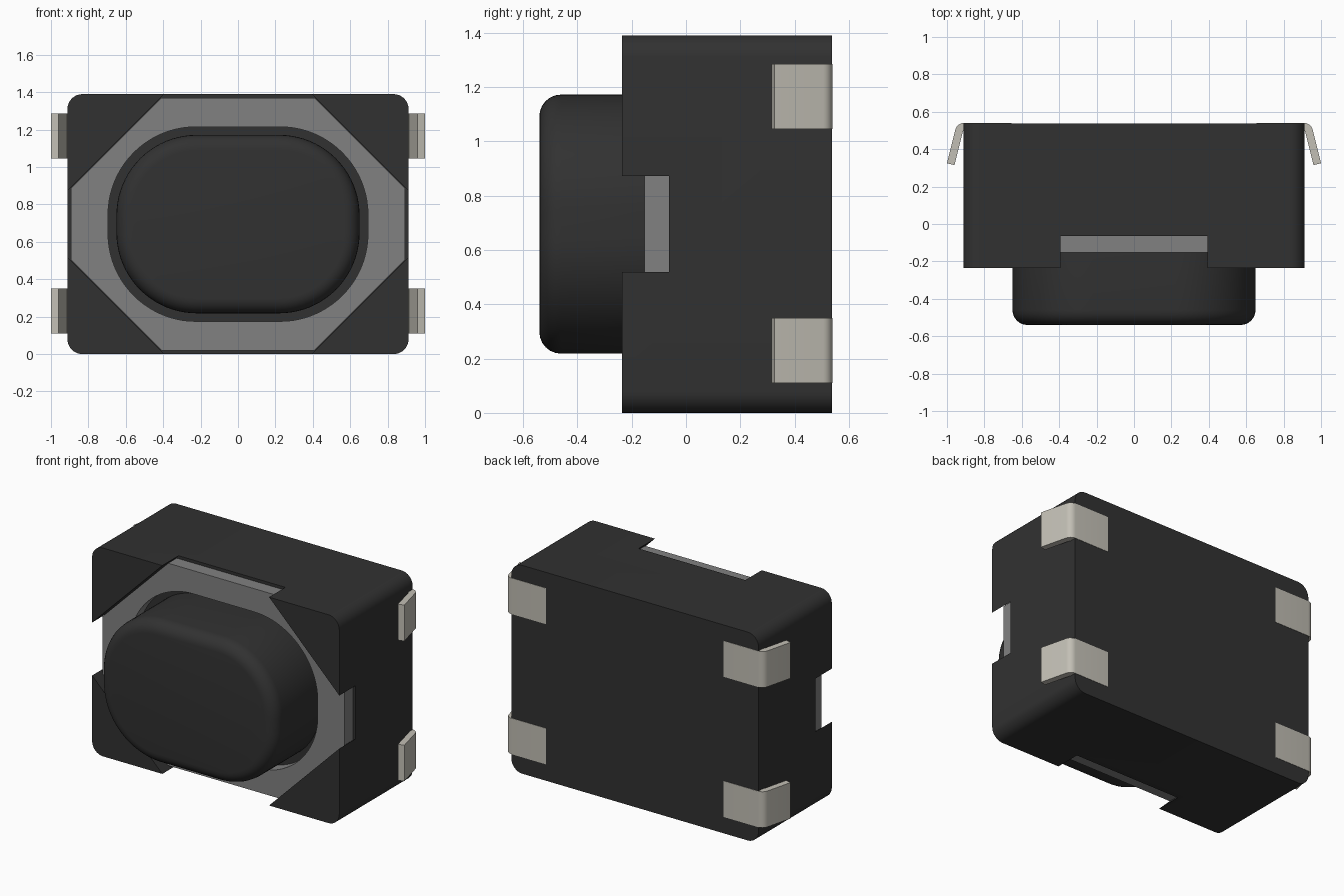
import bpy, bmesh, math
from mathutils import Vector

if "Cube" in bpy.data.objects:
    bpy.data.objects.remove(bpy.data.objects["Cube"])

CZ = 0.695  # centre height of the case


def material(name, rgb):
    m = bpy.data.materials.new(name)
    m.diffuse_color = (*rgb, 1)
    m.use_nodes = True
    m.node_tree.nodes["Principled BSDF"].inputs["Base Color"].default_value = m.diffuse_color
    return m


BLACK = material("black plastic", (0.031, 0.031, 0.031))
GREY = material("grey plate", (0.22, 0.22, 0.22))
METAL = material("tin metal", (0.54, 0.52, 0.46))


def prism(name, pts, a, b, to3d, mat):
    """Extrude a closed 2D outline from a to b; to3d maps (u, v, depth) to a point."""
    bm = bmesh.new()
    lo = [bm.verts.new(to3d(u, v, a)) for u, v in pts]
    hi = [bm.verts.new(to3d(u, v, b)) for u, v in pts]
    bm.faces.new(lo)
    bm.faces.new(hi)
    for i in range(len(pts)):
        j = (i + 1) % len(pts)
        bm.faces.new((lo[i], lo[j], hi[j], hi[i]))
    bmesh.ops.recalc_face_normals(bm, faces=bm.faces)
    me = bpy.data.meshes.new(name)
    bm.to_mesh(me)
    bm.free()
    me.materials.append(mat)
    ob = bpy.data.objects.new(name, me)
    bpy.context.collection.objects.link(ob)
    return ob


def facing_front(x, z, y):
    return Vector((x, y, z + CZ))


def upright(x, y, z):
    return Vector((x, y, z))


def rounded_rect(hx, hz, r, n):
    pts = []
    for k, (sx, sz) in enumerate([(1, 1), (-1, 1), (-1, -1), (1, -1)]):
        for i in range(n + 1):
            t = math.radians(90 * (k + i / n))
            pts.append((sx * (hx - r) + r * math.cos(t), sz * (hz - r) + r * math.sin(t)))
    return pts


def octagon(hx, hz, diag):
    """Rectangle whose corners are cut at 45 degrees along |x| + |z| = diag."""
    q = [(hx, diag - hx), (diag - hz, hz)]
    return (q + [(-x, z) for x, z in q[::-1]]
            + [(-x, -z) for x, z in q] + [(x, -z) for x, z in q[::-1]])


def cut(ob, cutter):
    m = ob.modifiers.new("cut", 'BOOLEAN')
    m.operation, m.solver, m.object = 'DIFFERENCE', 'EXACT', cutter
    apply_modifiers(ob)
    bpy.data.objects.remove(cutter)


def activate(ob):
    bpy.ops.object.select_all(action='DESELECT')
    ob.select_set(True)
    bpy.context.view_layer.objects.active = ob


def apply_modifiers(ob):
    activate(ob)
    for m in list(ob.modifiers):
        bpy.ops.object.modifier_apply(modifier=m.name)


def smooth(ob):
    activate(ob)
    bpy.ops.object.shade_smooth_by_angle(angle=math.radians(35))


# Case with an octagonal recess that breaks through all four sides
case = prism("case", rounded_rect(0.912, CZ, 0.08, 8), -0.235, 0.538, facing_front, BLACK)
cut(case, prism("recess_cutter", octagon(1.0, 0.79, 1.089), -0.4, -0.063, facing_front, BLACK))
smooth(case)

# Grey cover plate with an opening for the button
plate = prism("cover_plate", octagon(0.893, 0.675, 1.084), -0.152, -0.06, facing_front, GREY)
cut(plate, prism("opening_cutter", rounded_rect(0.695, 0.52, 0.47, 20), -0.3, 0.1, facing_front, GREY))
smooth(plate)

# Button with a rounded front rim
button = prism("button", rounded_rect(0.65, 0.477, 0.43, 20), -0.54, 0.1, facing_front, BLACK)
bev = button.modifiers.new("rim", 'BEVEL')
bev.width, bev.segments, bev.limit_method = 0.08, 6, 'ANGLE'
bev.angle_limit = math.radians(40)
apply_modifiers(button)
smooth(button)

# Four bent terminals: flat pad on the back, leg folded out along the side
outer = [(0.91 + 0.046 * math.sin(t), 0.496 + 0.044 * math.cos(t))
         for t in [math.radians(78 * i / 6) for i in range(7)]]
profile = ([(0.655, 0.54)] + outer
           + [(1.0, 0.325), (0.96, 0.315), (0.915, 0.495), (0.905, 0.5), (0.655, 0.5)])
for side, s in (("right", 1), ("left", -1)):
    for level, z in (("lower", 0.11), ("upper", 1.045)):
        lead = prism(f"terminal_{side}_{level}", [(s * x, y) for x, y in profile],
                     z, z + 0.24, upright, METAL)
        smooth(lead)
